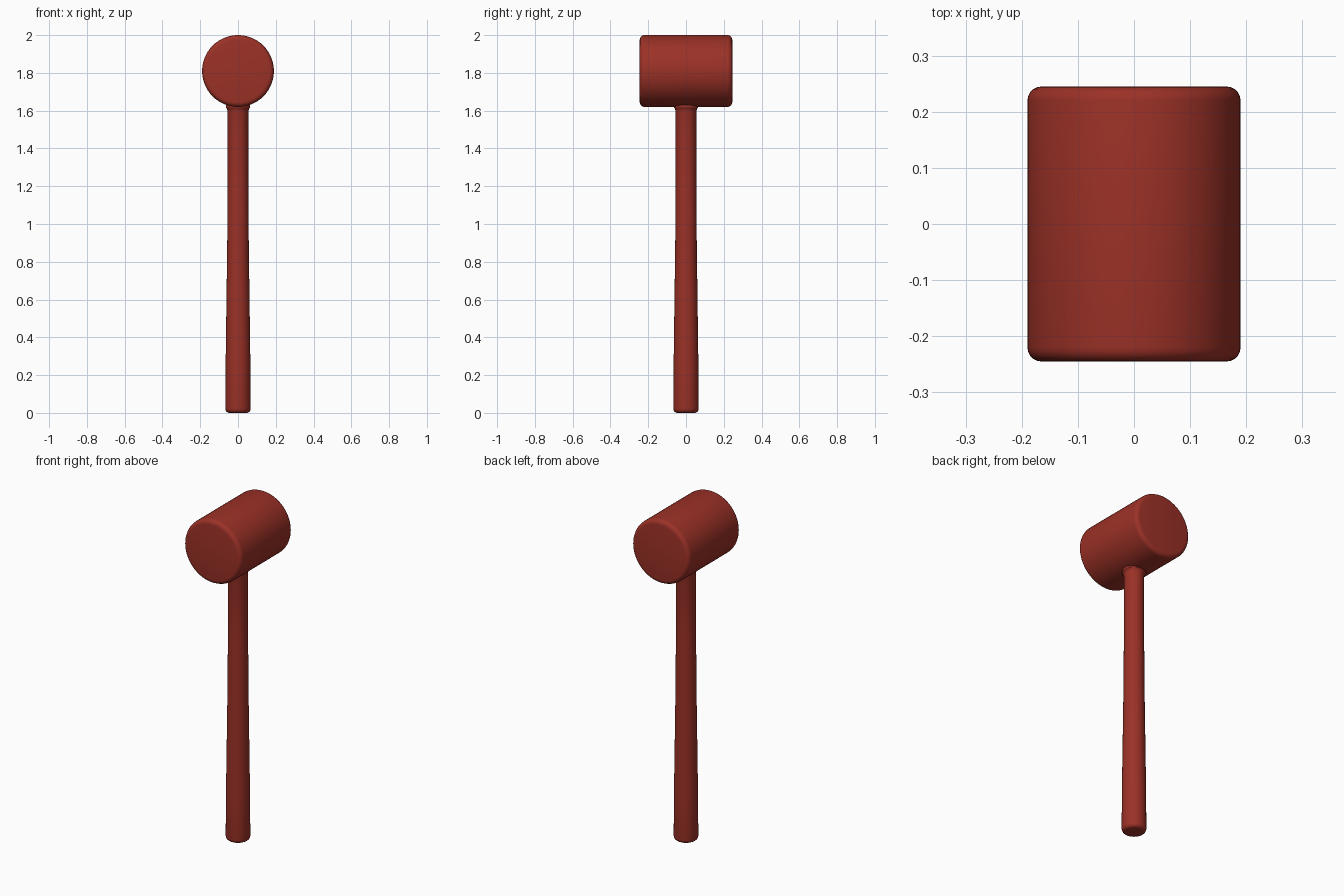
import bpy, bmesh, math
from mathutils import Matrix

if "Cube" in bpy.data.objects:
    bpy.data.objects.remove(bpy.data.objects["Cube"])

red = bpy.data.materials.new("brick_red")
red.diffuse_color = (0.33, 0.031, 0.02, 1)
red.use_nodes = True
red.node_tree.nodes["Principled BSDF"].inputs["Base Color"].default_value = red.diffuse_color


def lathe(name, profile, matrix, segments=64):
    """Revolve (radius, height) points around z, cap both ends, then place."""
    bm = bmesh.new()
    rings = []
    for r, h in profile:
        rings.append([bm.verts.new((r * math.cos(2 * math.pi * i / segments),
                                    r * math.sin(2 * math.pi * i / segments), h))
                      for i in range(segments)])
    for a, b in zip(rings, rings[1:]):
        for i in range(segments):
            j = (i + 1) % segments
            bm.faces.new((a[i], a[j], b[j], b[i]))
    bm.faces.new(rings[0][::-1])
    bm.faces.new(rings[-1])
    bm.transform(matrix)
    mesh = bpy.data.meshes.new(name)
    bm.to_mesh(mesh)
    bm.free()
    mesh.materials.append(red)
    obj = bpy.data.objects.new(name, mesh)
    bpy.context.collection.objects.link(obj)
    bpy.context.view_layer.objects.active = obj
    obj.select_set(True)
    bpy.ops.object.shade_smooth_by_angle(angle=math.radians(35))
    obj.select_set(False)
    return obj


def rounded(radius, height, fillet, direction, steps=5):
    """Quarter-round rim; direction -1 is the lower rim, +1 the upper."""
    pts = [(radius - fillet + fillet * math.cos(t), height + direction * fillet * (math.sin(t) - 1))
           for t in (math.pi / 2 * k / steps for k in range(steps + 1))]
    return pts if direction > 0 else pts[::-1]


# Cylindrical head with rounded rims, lying along y
lathe("mallet_head",
      rounded(0.19, -0.245, 0.025, -1) + rounded(0.19, 0.245, 0.025, 1),
      Matrix.Translation((0, 0, 1.81)) @ Matrix.Rotation(math.pi / 2, 4, 'X'))

# Long handle, slightly thicker at the grip, flaring a little where it meets the head
lathe("handle",
      rounded(0.067, 0.0, 0.022, -1)
      + [(0.065, 0.3), (0.061, 0.6), (0.057, 0.9), (0.055, 1.2), (0.055, 1.597),
         (0.058, 1.609), (0.064, 1.617), (0.064, 1.66)],
      Matrix.Identity(4))
